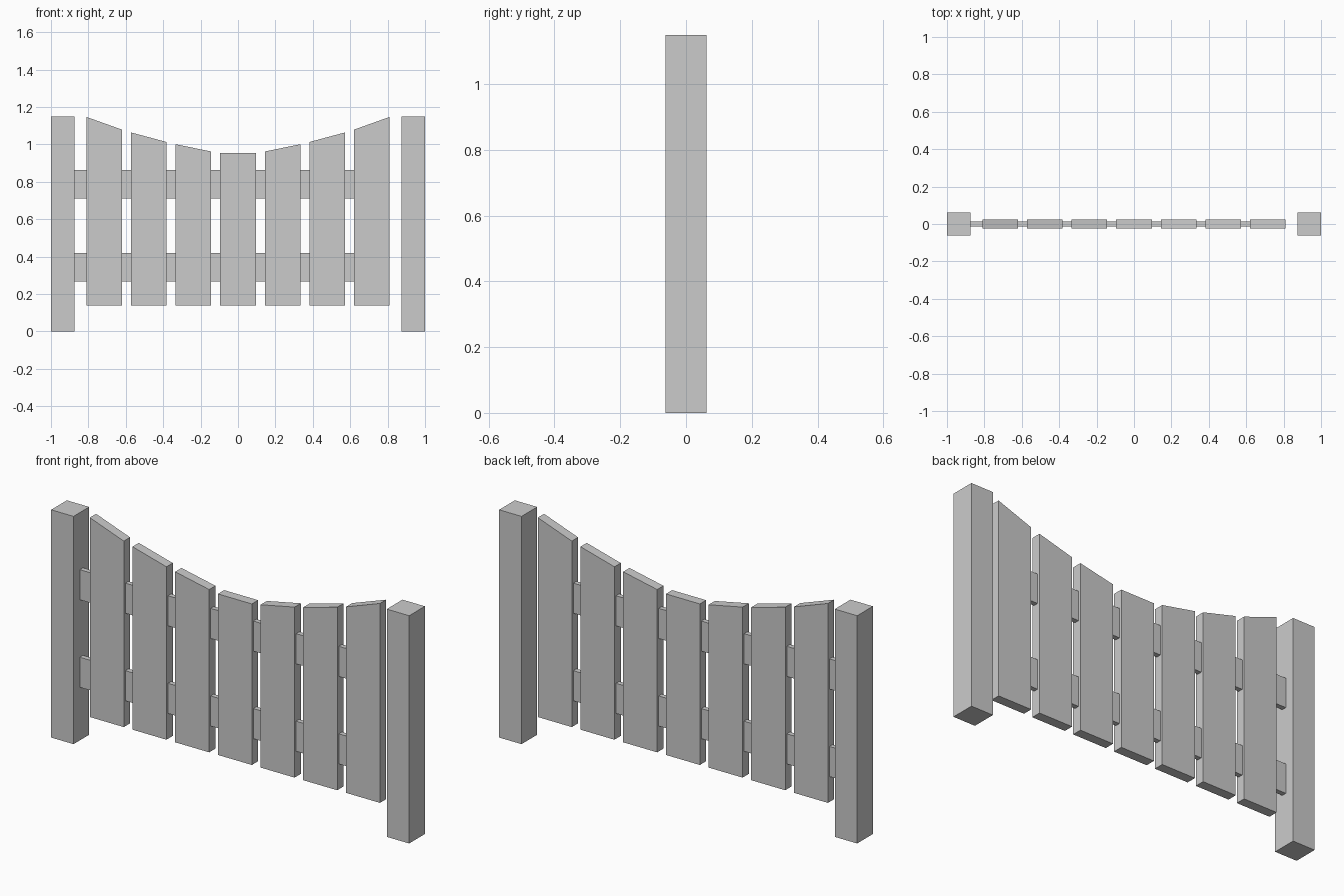
import bpy, bmesh

if "Cube" in bpy.data.objects:
    bpy.data.objects.remove(bpy.data.objects["Cube"])


def slab(name, outline, depth):
    """Extrude an x-z outline (counter-clockwise from the front) along y, centred on y = 0."""
    bm = bmesh.new()
    face = bm.faces.new([bm.verts.new((x, -depth / 2, z)) for x, z in outline])
    ext = bmesh.ops.extrude_face_region(bm, geom=[face])
    verts = [v for v in ext["geom"] if isinstance(v, bmesh.types.BMVert)]
    bmesh.ops.translate(bm, verts=verts, vec=(0, depth, 0))
    bmesh.ops.recalc_face_normals(bm, faces=bm.faces)
    mesh = bpy.data.meshes.new(name)
    bm.to_mesh(mesh)
    bm.free()
    obj = bpy.data.objects.new(name, mesh)
    bpy.context.collection.objects.link(obj)
    return obj


def box(name, x0, x1, z0, z1, depth):
    return slab(name, [(x0, z0), (x1, z0), (x1, z1), (x0, z1)], depth)


# Gate posts
box("left_post", -1.0, -0.875, 0, 1.15, 0.125)
box("right_post", 0.875, 1.0, 0, 1.15, 0.125)

# Planks with tops following a sagging curve: (inner height, outer height)
PITCH, HALF, BOTTOM = 0.2385, 0.095, 0.14
tops = [(0.953, 0.953), (0.962, 1.001), (1.013, 1.064), (1.079, 1.147)]
for i in range(-3, 4):
    inner, outer = tops[abs(i)]
    left, right = (outer, inner) if i < 0 else (inner, outer)
    c = i * PITCH
    slab(f"plank_{i + 4}", [(c - HALF, BOTTOM), (c + HALF, BOTTOM),
                            (c + HALF, right), (c - HALF, left)], 0.05)

# Rails, hinged to the left post and ending inside the last plank
box("lower_rail", -0.875, 0.72, 0.268, 0.42, 0.025)
box("upper_rail", -0.875, 0.72, 0.71, 0.862, 0.025)
